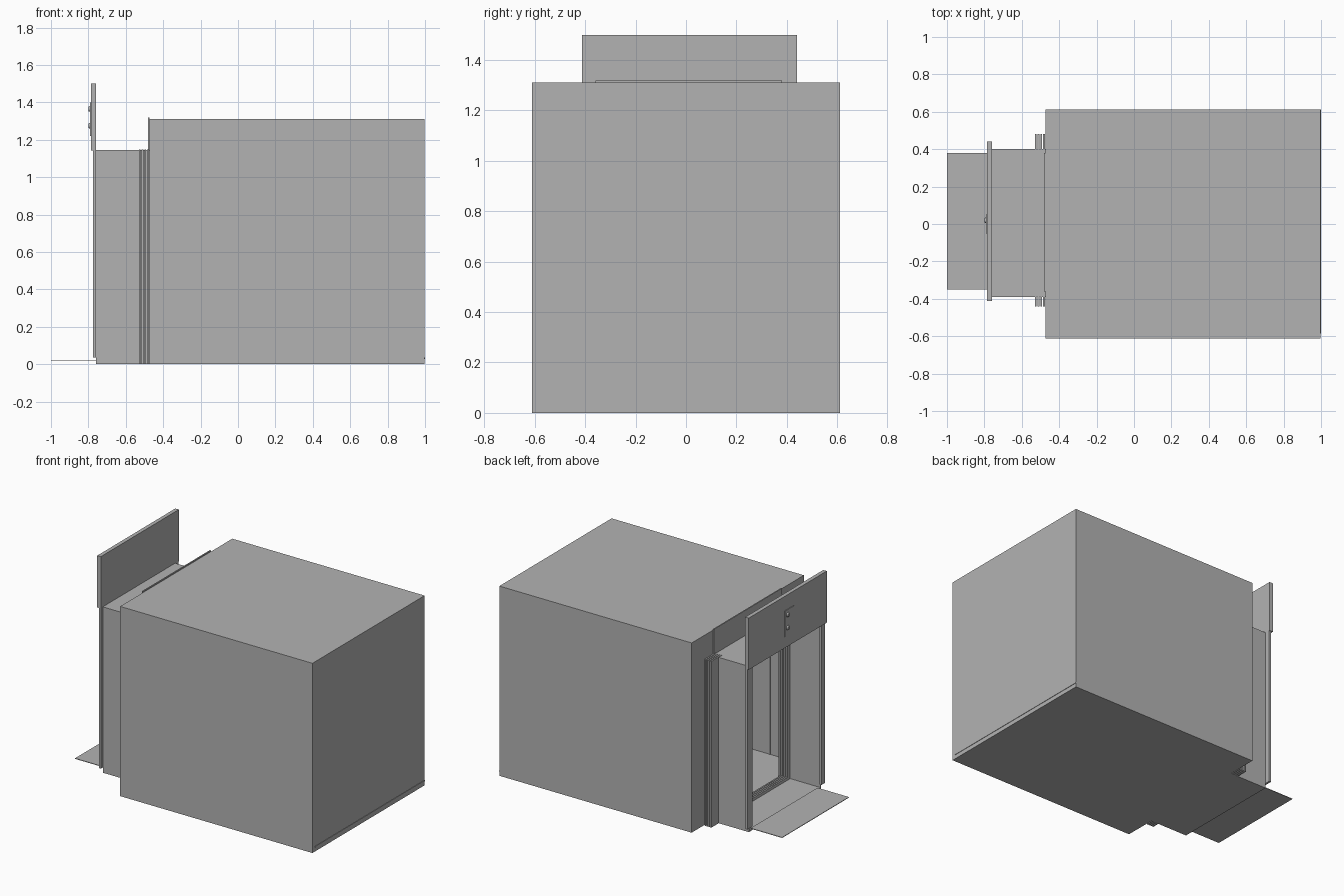
import bpy
import bmesh
from mathutils import Matrix, Vector

cube = bpy.data.objects.get("Cube")
if cube:
    bpy.data.objects.remove(cube, do_unlink=True)

grey = bpy.data.materials.new("plain_grey")
grey.use_nodes = True
grey.diffuse_color = (0.45, 0.45, 0.45, 1)
grey.node_tree.nodes["Principled BSDF"].inputs["Base Color"].default_value = (0.45, 0.45, 0.45, 1)


def finish(name, bm):
    mesh = bpy.data.meshes.new(name)
    bm.to_mesh(mesh)
    bm.free()
    mesh.materials.append(grey)
    obj = bpy.data.objects.new(name, mesh)
    bpy.context.collection.objects.link(obj)
    return obj


def box(name, x, y, z):
    """Box spanning the (low, high) pairs on each axis."""
    bm = bmesh.new()
    spans = (x, y, z)
    middle = Vector([(a + b) / 2 for a, b in spans])
    size = Vector([b - a for a, b in spans])
    bmesh.ops.create_cube(bm, size=1, matrix=Matrix.Translation(middle) @ Matrix.Diagonal(size).to_4x4())
    return finish(name, bm)


WALL = 0.01
BACK, FRONT, SIDE, TOP = 0.997, -0.472, 0.612, 1.31     # cabin limits
PORCH, PORCH_TOP = -0.76, 1.145                         # entrance limits
LEFT, RIGHT = 0.40, -0.39                               # entrance sides
OPEN_L, OPEN_R = 0.37, -0.35                            # doorway sides

# Cabin shell, open at the doorway
box("cabin_floor", (FRONT, BACK), (-SIDE, SIDE), (0, WALL))
box("cabin_roof", (FRONT, BACK), (-SIDE, SIDE), (TOP - WALL, TOP))
box("cabin_rear_wall", (BACK - WALL, BACK), (-SIDE, SIDE), (0, TOP))
box("cabin_left_wall", (FRONT, BACK), (SIDE - WALL, SIDE), (0, TOP))
box("cabin_right_wall", (FRONT, BACK), (-SIDE, WALL - SIDE), (0, TOP))
box("doorway_left_wall", (FRONT, FRONT + WALL), (OPEN_L, SIDE), (0, TOP))
box("doorway_right_wall", (FRONT, FRONT + WALL), (-SIDE, OPEN_R), (0, TOP))
box("doorway_lintel", (FRONT, FRONT + WALL), (OPEN_R, OPEN_L), (1.13, TOP))
box("door_header_plate", (FRONT - 0.008, FRONT), (-0.36, 0.38), (PORCH_TOP, 1.318))
box("rear_base_strip", (BACK, 1.0), (-0.585, SIDE), (0.028, 0.036))
box("inner_wall_rib", (-0.225, -0.215), (WALL - SIDE, 0.016 - SIDE), (WALL, 1.25))

# Entrance passage
box("entrance_floor", (PORCH, FRONT), (RIGHT, LEFT), (0, WALL))
box("entrance_roof", (PORCH, FRONT), (RIGHT, LEFT), (PORCH_TOP - WALL, PORCH_TOP))
box("entrance_left_wall", (PORCH, FRONT), (LEFT - WALL, LEFT), (0, PORCH_TOP))
box("entrance_right_wall", (PORCH, FRONT), (RIGHT, RIGHT + WALL), (0, PORCH_TOP))

# Stacked sliding door leaves with their sill and head tracks
for i in range(4):
    x = (-0.53 + i * 0.0145, -0.52 + i * 0.0145)
    box(f"left_door_leaf_{i + 1}", x, (0.36, 0.48), (0, 1.148))
    box(f"right_door_leaf_{i + 1}", x, (-0.44, OPEN_R), (0, 1.148))
    box(f"sill_track_{i + 1}", x, (OPEN_R, 0.36), (0, 0.03))
    box(f"head_track_{i + 1}", x, (OPEN_R, 0.36), (1.115, 1.14))

# Outer frame, landing plate and tall header
box("left_jamb", (-0.775, PORCH), (0.38, 0.435), (0.035, PORCH_TOP))
box("right_jamb", (-0.775, PORCH), (-0.41, -0.37), (0.035, PORCH_TOP))
box("landing_plate", (-1.0, PORCH), (-0.35, 0.38), (0.016, 0.02))
box("header_panel", (-0.787, PORCH), (-0.412, 0.44), (1.143, 1.5))

# Call panel with two round buttons
box("call_panel", (-0.791, -0.787), (-0.05, 0.05), (1.22, 1.40))
for name, z in (("lower_button", 1.275), ("upper_button", 1.365)):
    bm = bmesh.new()
    bmesh.ops.create_cone(bm, cap_ends=True, segments=16, radius1=0.016, radius2=0.012, depth=0.01,
                          matrix=Matrix.Translation((-0.795, 0.02, z)) @ Matrix.Rotation(-1.5708, 4, "Y"))
    finish(name, bm)
